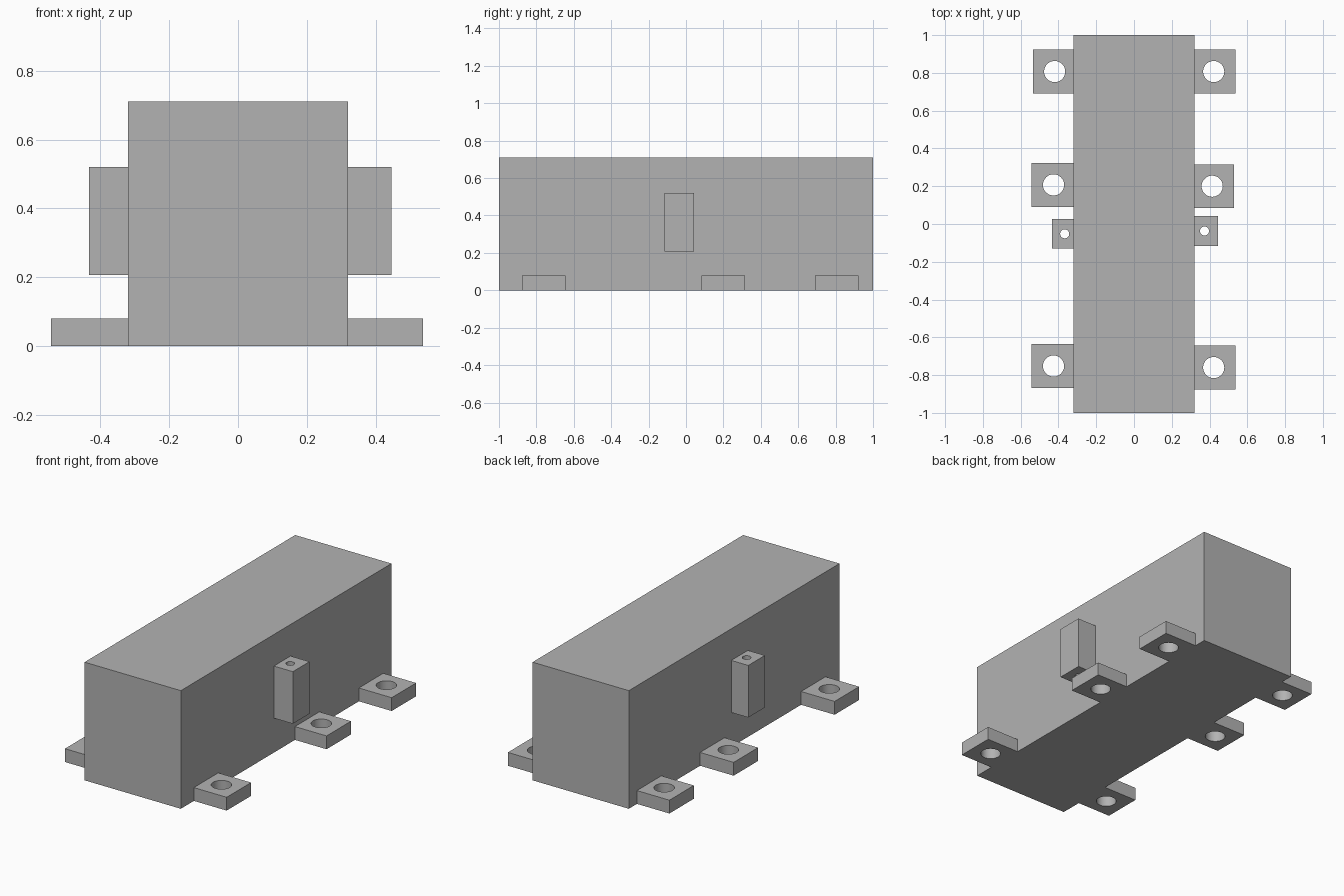
import bpy

default = bpy.data.objects.get("Cube")
if default:
    bpy.data.objects.remove(default, do_unlink=True)

# One plain grey for the whole casting
grey = bpy.data.materials.new("plain grey")
grey.use_nodes = True
colour = (0.45, 0.45, 0.45, 1)
grey.diffuse_color = colour
grey.node_tree.nodes["Principled BSDF"].inputs["Base Color"].default_value = colour

WALL = 0.32  # half width of the body


def box(name, x0, x1, y0, y1, z0, z1):
    bpy.ops.mesh.primitive_cube_add(
        size=1, location=((x0 + x1) / 2, (y0 + y1) / 2, (z0 + z1) / 2))
    ob = bpy.context.object
    ob.name = name
    ob.scale = (x1 - x0, y1 - y0, z1 - z0)
    bpy.ops.object.transform_apply(location=False, rotation=False, scale=True)
    ob.data.materials.append(grey)
    return ob


def drill(ob, x, y, z, radius, depth):
    """Cut a vertical through hole, then discard the cutter."""
    bpy.ops.mesh.primitive_cylinder_add(
        vertices=48, radius=radius, depth=depth, location=(x, y, z))
    cutter = bpy.context.object
    cutter.hide_render = True
    cutter.data.materials.append(grey)
    cut = ob.modifiers.new("hole", 'BOOLEAN')
    cut.operation = 'DIFFERENCE'
    cut.solver = 'EXACT'
    cut.object = cutter
    bpy.context.view_layer.objects.active = ob
    bpy.ops.object.modifier_apply(modifier=cut.name)
    bpy.data.objects.remove(cutter, do_unlink=True)
    bpy.ops.object.select_all(action='DESELECT')
    ob.select_set(True)
    bpy.ops.object.shade_smooth_by_angle()


def tab(name, outer, hole_x, y, width, z0, z1, radius):
    """Drilled block reaching from the body wall out to x = outer."""
    wall = WALL if outer > 0 else -WALL
    ob = box(name, min(wall, outer), max(wall, outer),
             y - width / 2, y + width / 2, z0, z1)
    drill(ob, hole_x, y, (z0 + z1) / 2, radius, (z1 - z0) * 2)


# Main block
box("body", -WALL, WALL, -1, 1, 0, 0.71)

# Mounting feet: outer edge, hole x, centre y
feet = {
    "back_right_foot": (-0.536, -0.42, 0.807),
    "middle_right_foot": (-0.543, -0.426, 0.207),
    "front_right_foot": (-0.543, -0.426, -0.752),
    "back_left_foot": (0.538, 0.422, 0.807),
    "middle_left_foot": (0.53, 0.414, 0.2),
    "front_left_foot": (0.538, 0.422, -0.76),
}
for name, (outer, hole_x, y) in feet.items():
    tab(name, outer, hole_x, y, 0.232, 0, 0.08, 0.056)

# Tall side brackets with narrow holes
tab("right_bracket", -0.433, -0.367, -0.052, 0.158, 0.207, 0.52, 0.024)
tab("left_bracket", 0.446, 0.373, -0.037, 0.158, 0.207, 0.52, 0.024)
